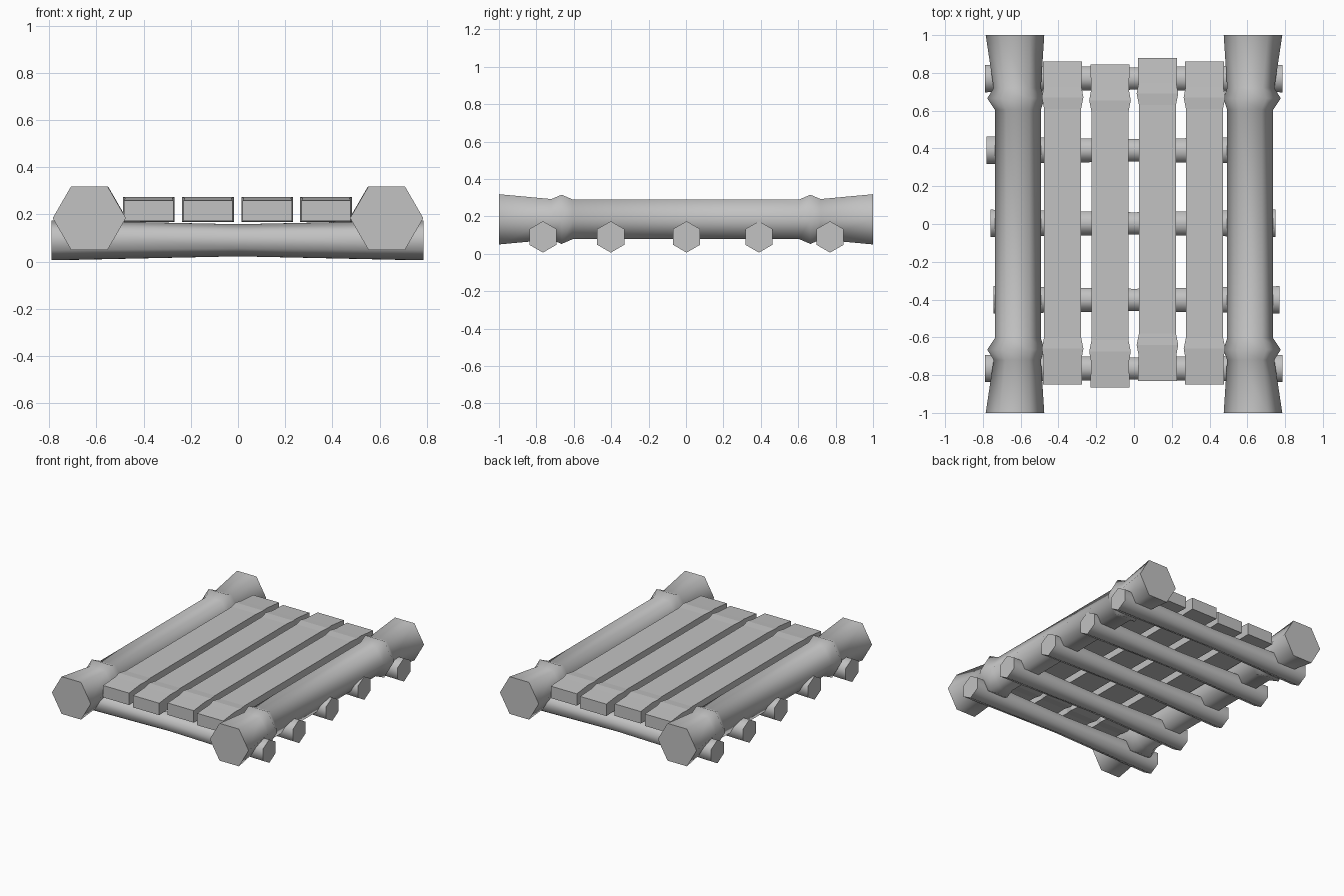
import bpy, bmesh, math

cube = bpy.data.objects.get("Cube")
if cube:
    bpy.data.objects.remove(cube, do_unlink=True)

COLOR = (0.54, 0.54, 0.54, 1)
grey = bpy.data.materials.new("plain grey")
grey.use_nodes = True
grey.diffuse_color = COLOR
grey.node_tree.nodes["Principled BSDF"].inputs["Base Color"].default_value = COLOR


def loft(name, rings, smooth):
    """Skin a list of point rings; flat caps close both ends."""
    bm = bmesh.new()
    loops = [[bm.verts.new(p) for p in ring] for ring in rings]
    n = len(loops[0])
    for a, b in zip(loops, loops[1:]):
        for i in range(n):
            j = (i + 1) % n
            bm.faces.new((a[i], a[j], b[j], b[i])).smooth = smooth
    bm.faces.new(loops[0])
    bm.faces.new(loops[-1])
    bmesh.ops.recalc_face_normals(bm, faces=bm.faces)
    mesh = bpy.data.meshes.new(name)
    bm.to_mesh(mesh)
    bm.free()
    mesh.materials.append(grey)
    obj = bpy.data.objects.new(name, mesh)
    bpy.context.collection.objects.link(obj)


def hexagon(turn):
    return [(math.cos(turn + k * math.pi / 3), math.sin(turn + k * math.pi / 3))
            for k in range(6)]


def both_ends(stations):
    """Mirror stations (y first) from the back half to the front half."""
    return [(-s[0], *s[1:]) for s in stations] + list(reversed(stations))


# Side rails: flared hexagonal logs with a raised collar near each end
rail_stations = both_ends([(1.0, 0.63, 0.155), (0.72, 0.618, 0.125),
                           (0.665, 0.625, 0.152), (0.605, 0.615, 0.122)])
for side, name in ((1, "left_rail"), (-1, "right_rail")):
    loft(name, [[(side * cx + r * c, y, 0.184 + r * s) for c, s in hexagon(0)]
                for y, cx, r in rail_stations], True)

# Deck planks: nearly flat on top, pinched in width beside a slight collar
planks = [(-0.378, -0.85, 0.86), (-0.127, -0.865, 0.845),
          (0.124, -0.83, 0.88), (0.373, -0.85, 0.86)]
for i, (x, front, back) in enumerate(planks):
    shift = (front + back) / 2
    half = (back - front) / 2
    stations = both_ends([(half, 0.104, 0.172, 0.258), (0.72, 0.1, 0.172, 0.269),
                          (0.665, 0.11, 0.168, 0.274), (0.605, 0.098, 0.172, 0.27)])
    loft(f"deck_plank_{i + 1}",
         [[(x - w, y + shift, lo), (x + w, y + shift, lo),
           (x + w, y + shift, hi), (x - w, y + shift, hi)]
          for y, w, lo, hi in stations], False)

# Cross logs underneath: hexagonal, slightly thinner in the middle
logs = [(-0.765, -0.79, 0.785), (-0.402, -0.745, 0.77), (0.003, -0.76, 0.75),
        (0.39, -0.78, 0.735), (0.77, -0.79, 0.785)]
for i, (y, x0, x1) in enumerate(logs):
    loft(f"cross_log_{i + 1}",
         [[(x, y + r * c, 0.09 + r * s) for c, s in hexagon(math.pi / 6)]
          for x, r in ((x0, 0.084), (0, 0.068), (x1, 0.084))], True)
